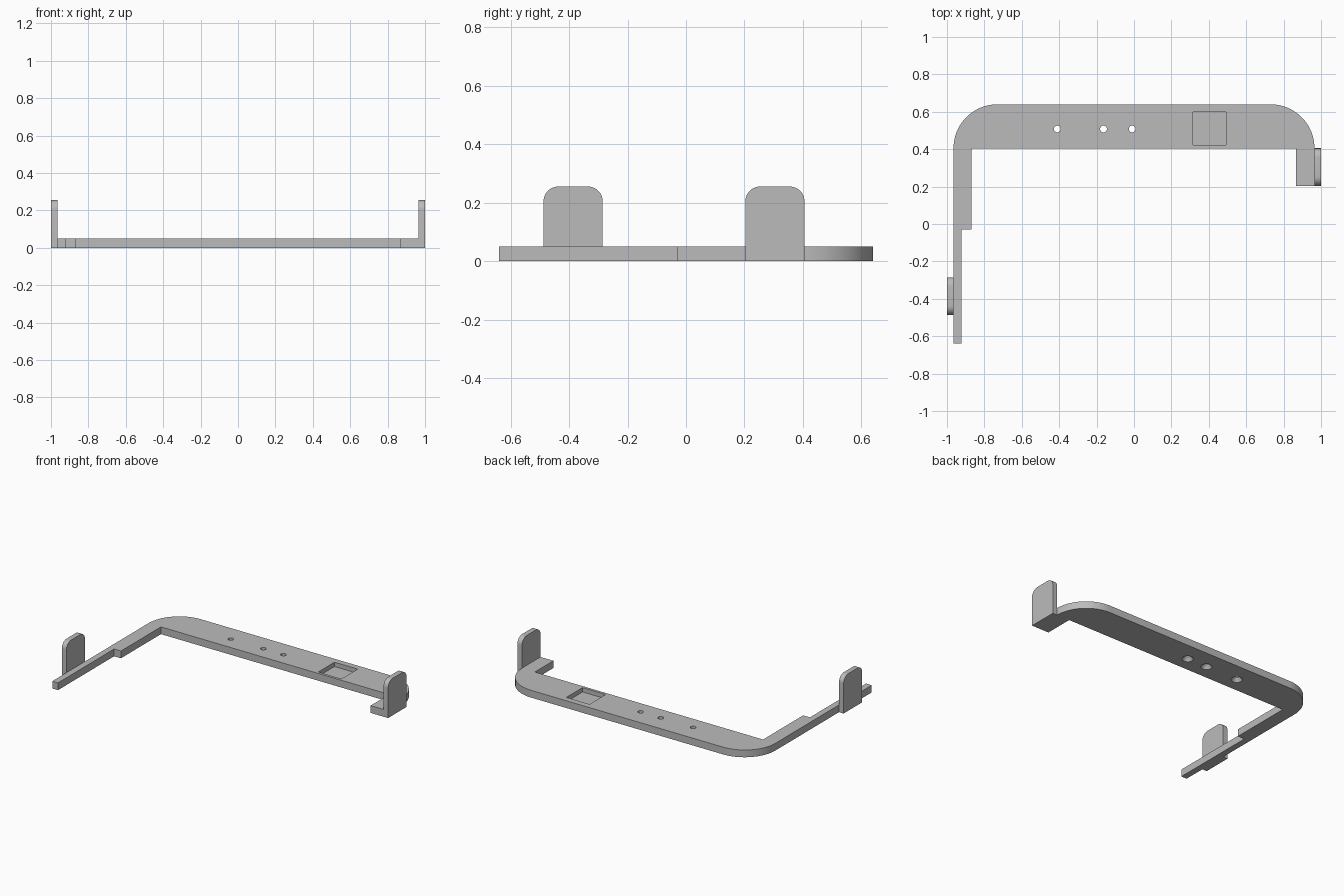
import bpy, bmesh, math
from mathutils import Matrix, Vector

cube = bpy.data.objects.get("Cube")
if cube:
    bpy.data.objects.remove(cube, do_unlink=True)

grey = bpy.data.materials.new("plain grey")
grey.use_nodes = True
colour = (0.5, 0.5, 0.5, 1)
grey.diffuse_color = colour
grey.node_tree.nodes["Principled BSDF"].inputs["Base Color"].default_value = colour

THICK = 0.05
OUTER = 0.965


def make_object(name, bm):
    bmesh.ops.recalc_face_normals(bm, faces=bm.faces)
    mesh = bpy.data.meshes.new(name)
    bm.to_mesh(mesh)
    bm.free()
    mesh.materials.append(grey)
    obj = bpy.data.objects.new(name, mesh)
    bpy.context.collection.objects.link(obj)
    return obj


def extrude(name, points, direction):
    bm = bmesh.new()
    face = bm.faces.new([bm.verts.new(p) for p in points])
    geom = bmesh.ops.extrude_face_region(bm, geom=[face])["geom"]
    moved = [g for g in geom if isinstance(g, bmesh.types.BMVert)]
    bmesh.ops.translate(bm, verts=moved, vec=Vector(direction))
    return make_object(name, bm)


def arc(cx, cy, r, start, steps):
    angles = [math.radians(start + 90 * i / steps) for i in range(steps + 1)]
    return [(cx + r * math.cos(a), cy + r * math.sin(a)) for a in angles]


def smooth(obj):
    bpy.ops.object.select_all(action="DESELECT")
    obj.select_set(True)
    bpy.context.view_layer.objects.active = obj
    bpy.ops.object.shade_smooth_by_angle(angle=math.radians(30))


# Flat bracket: rounded back bar, short left arm, long stepped right arm
R = 0.235
back = 0.64
outline = [(-OUTER, -0.64), (-0.922, -0.64), (-0.922, -0.03), (-0.87, -0.03),
           (-0.87, 0.405), (0.867, 0.405), (0.867, 0.203), (OUTER, 0.203)]
outline += arc(OUTER - R, back - R, R, 0, 24)
outline += arc(R - OUTER, back - R, R, 90, 24)
bracket = extrude("bracket", [(x, y, 0) for x, y in outline], (0, 0, THICK))


def cut(cutter):
    cutter.hide_render = True
    cutter.hide_set(True)
    mod = bracket.modifiers.new(cutter.name, "BOOLEAN")
    mod.operation = "DIFFERENCE"
    mod.solver = "EXACT"
    mod.object = cutter
    bpy.context.view_layer.objects.active = bracket
    bpy.ops.object.modifier_apply(modifier=mod.name)
    bpy.data.objects.remove(cutter, do_unlink=True)


# Screw holes, countersunk from below
for x in (-0.41, -0.163, -0.01):
    bm = bmesh.new()
    rings = []
    for radius, z in ((0.036, -0.01), (0.036, 0), (0.018, 0.025), (0.018, 0.06)):
        ring = bmesh.ops.create_circle(bm, segments=32, radius=radius,
                                       matrix=Matrix.Translation((x, 0.508, z)))
        rings.append(ring["verts"])
    for low, high in zip(rings, rings[1:]):
        for i in range(32):
            j = (i + 1) % 32
            bm.faces.new((low[i], low[j], high[j], high[i]))
    bm.faces.new(rings[0])
    bm.faces.new(rings[-1])
    cut(make_object("screw_hole_cutter", bm))

# Square pocket in the top face
bm = bmesh.new()
bmesh.ops.create_cube(bm, size=1, matrix=Matrix.Translation((0.403, 0.511, 0.06))
                      @ Matrix.Diagonal((0.176, 0.176, 0.08, 1)))
cut(make_object("pocket_cutter", bm))
smooth(bracket)

# Upright tabs with rounded top corners
r, top = 0.05, 0.255
for name, side, y0, y1 in (("left_tab", 1, 0.203, 0.405),
                           ("right_tab", -1, -0.487, -0.285)):
    profile = [(y0, 0), (y1, 0)]
    profile += arc(y1 - r, top - r, r, 0, 10) + arc(y0 + r, top - r, r, 90, 10)
    tab = extrude(name, [(side * OUTER, y, z) for y, z in profile],
                  (side * (1 - OUTER), 0, 0))
    smooth(tab)
